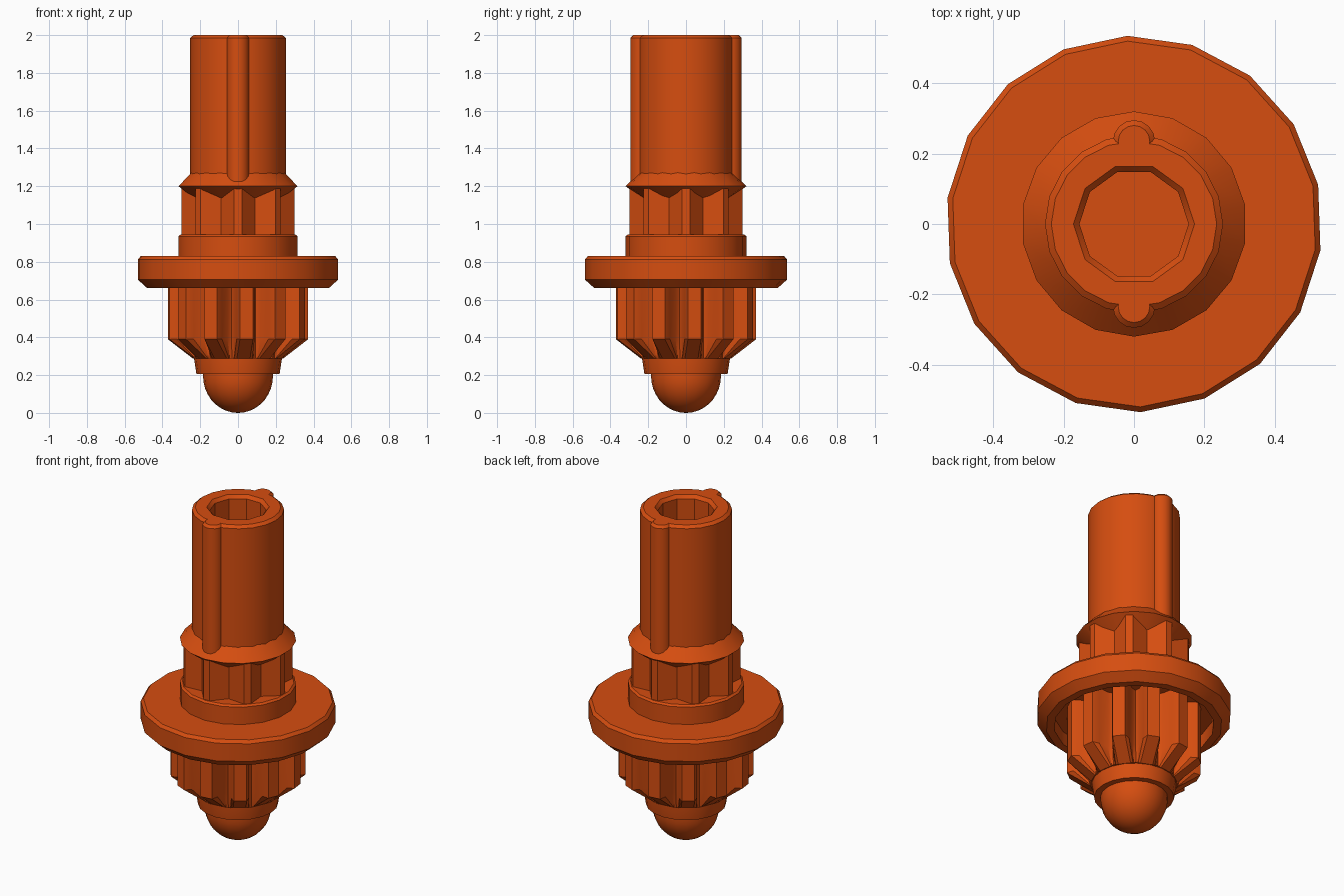
import bpy, bmesh, math

if "Cube" in bpy.data.objects:
    bpy.data.objects.remove(bpy.data.objects["Cube"])

orange = bpy.data.materials.new("orange plastic")
orange.diffuse_color = (0.67, 0.075, 0.005, 1)
orange.use_nodes = True
orange.node_tree.nodes["Principled BSDF"].inputs["Base Color"].default_value = orange.diffuse_color


def finish(name, bm):
    bmesh.ops.remove_doubles(bm, verts=bm.verts, dist=1e-5)
    bmesh.ops.recalc_face_normals(bm, faces=bm.faces)
    mesh = bpy.data.meshes.new(name)
    bm.to_mesh(mesh)
    bm.free()
    mesh.materials.append(orange)
    obj = bpy.data.objects.new(name, mesh)
    bpy.context.collection.objects.link(obj)
    bpy.ops.object.select_all(action='DESELECT')
    obj.select_set(True)
    bpy.context.view_layer.objects.active = obj
    bpy.ops.object.shade_smooth_by_angle(angle=math.radians(30))
    return obj


def loft(bm, rings, caps=True):
    """Skin a stack of closed rings of points."""
    rows = [[bm.verts.new(p) for p in ring] for ring in rings]
    n = len(rows[0])
    for a, b in zip(rows, rows[1:]):
        for i in range(n):
            j = (i + 1) % n
            bm.faces.new((a[i], a[j], b[j], b[i]))
    if caps:
        bm.faces.new(rows[0][::-1])
        bm.faces.new(rows[-1])
    return rows


def circle(r, z, sides, turn=0, cx=0, cy=0):
    return [(cx + r * math.cos(math.radians(turn) + math.tau * i / sides),
             cy + r * math.sin(math.radians(turn) + math.tau * i / sides), z)
            for i in range(sides)]


def lathe(name, profile, sides, turn=0):
    bm = bmesh.new()
    loft(bm, [circle(r, z, sides, turn) for r, z in profile])
    return finish(name, bm)


def gear(name, teeth, tooth, levels, turn):
    """tooth: (outward, sideways) points; levels: (z, outward limit)."""
    bm = bmesh.new()
    rings = []
    for z, limit in levels:
        ring = []
        for k in range(teeth):
            a = math.radians(turn) + math.tau * k / teeth
            for u, w in tooth:
                u = min(u, limit)
                ring.append((u * math.cos(a) - w * math.sin(a),
                             u * math.sin(a) + w * math.cos(a), z))
        rings.append(ring)
    loft(bm, rings)
    return finish(name, bm)


# Rounded nose and the stepped collar above it
dome = [(0.185 * math.sin(math.radians(t)), 0.195 - 0.195 * math.cos(math.radians(t)))
        for t in range(10, 91, 10)]
lathe("nose_dome", [(0.002, 0)] + dome + [(0.185, 0.25)], 20)
lathe("nose_collar", [(0.195, 0.205), (0.22, 0.205), (0.233, 0.29), (0.233, 0.33)], 20)

# Lower pinion with tapered tooth ends
gear("lower_pinion", 12,
     [(0.265, -0.052), (0.33, -0.048), (0.37, -0.035),
      (0.37, 0.035), (0.33, 0.048), (0.265, 0.052), (0.241, 0.065)],
     [(0.288, 0.235), (0.39, 0.372), (0.76, 0.372)], 7)

# Wide flange, hollow underneath
lathe("flange", [(0.44, 0.74), (0.44, 0.66), (0.485, 0.66), (0.535, 0.705),
                 (0.535, 0.812), (0.52, 0.83)], 18, 12)
lathe("flange_ring", [(0.32, 0.82), (0.32, 0.935), (0.308, 0.945)], 18, 10)

# Upper star gear
gear("star_gear", 8, [(0.3, -0.02), (0.3, 0.02), (0.217, 0.09)],
     [(0.93, 1), (1.198, 1)], 0)

# Double-cone collar at the foot of the shaft
lathe("shaft_collar", [(0.2, 1.11), (0.32, 1.2), (0.25, 1.272)], 18, 10)

# Hollow shaft: outer skin and ten-sided bore joined at the rim
bm = bmesh.new()
outer = loft(bm, [circle(r, z, 20) for r, z in
                  ((0.253, 1.22), (0.253, 1.985), (0.235, 2.0))], caps=False)
bore = loft(bm, [circle(r, z, 10) for r, z in
                 ((0.172, 2.0), (0.155, 1.98), (0.155, 1.3))], caps=False)
bm.faces.new(outer[0][::-1])
bm.faces.new(bore[-1])
for i in range(10):
    o, q = outer[-1], bore[0]
    a, b, c = o[2 * i], o[2 * i + 1], o[(2 * i + 2) % 20]
    bm.faces.new((a, b, c, q[(i + 1) % 10], q[i]))
finish("hollow_shaft", bm)

# Rounded key ridges on the front and back of the shaft
for side, label in ((-1, "front"), (1, "back")):
    bm = bmesh.new()
    loft(bm, [circle(r, z, 16, 0, 0, side * 0.235) for r, z in
              ((0.06, 1.2), (0.06, 1.985), (0.045, 2.0))])
    finish(label + "_key_ridge", bm)
